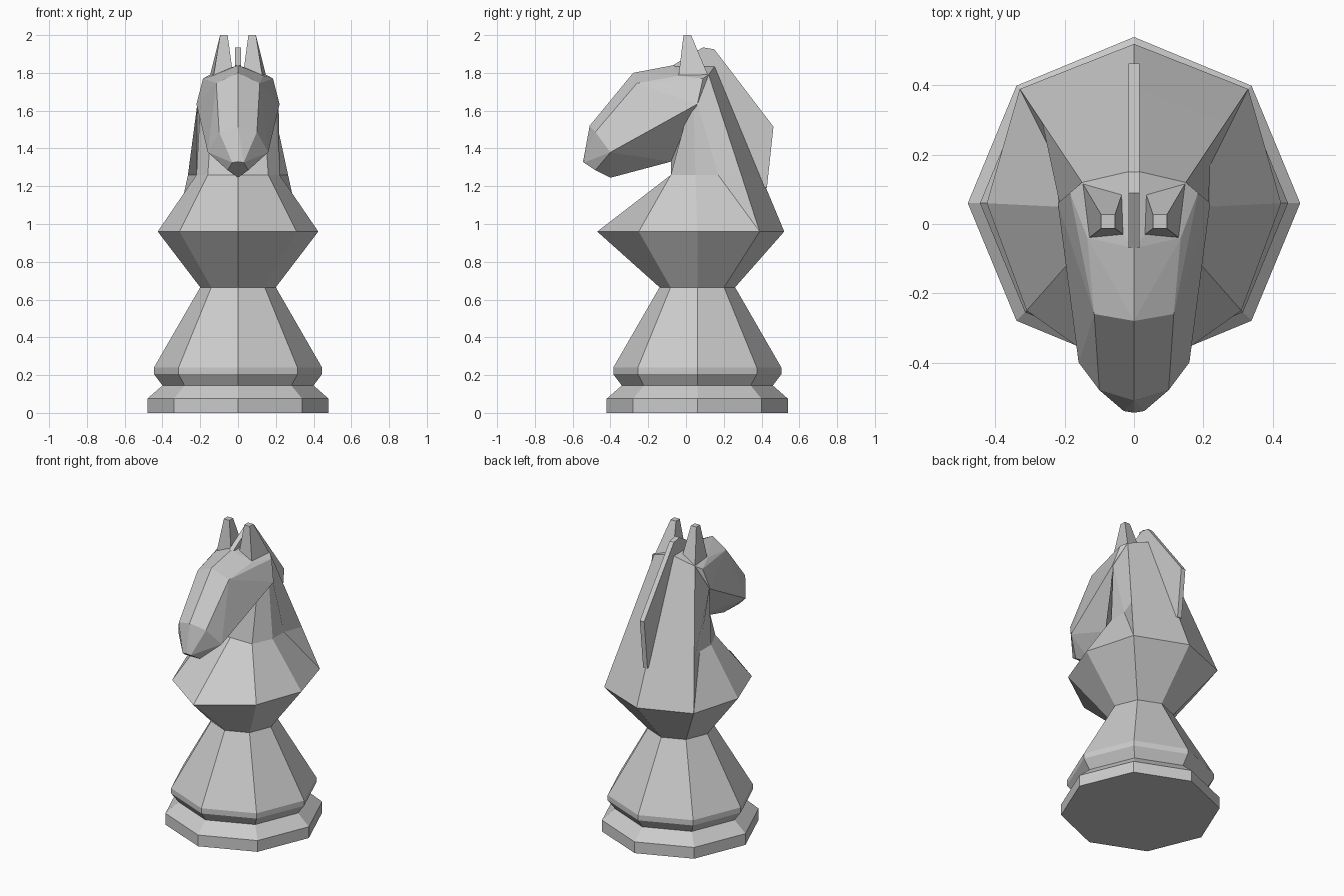
import bpy, bmesh, math

if "Cube" in bpy.data.objects:
    bpy.data.objects.remove(bpy.data.objects["Cube"])


def finish(bm, name):
    bmesh.ops.remove_doubles(bm, verts=bm.verts[:], dist=0.0005)
    bmesh.ops.recalc_face_normals(bm, faces=bm.faces[:])
    me = bpy.data.meshes.new(name)
    bm.to_mesh(me)
    bm.free()
    ob = bpy.data.objects.new(name, me)
    bpy.context.collection.objects.link(ob)
    return ob


def octagon(r, z, cy=0.06):
    return [(r * math.sin(k * math.pi / 4), cy - r * math.cos(k * math.pi / 4), z)
            for k in range(8)]


def mirror_ring(half):
    """Close a half ring (front to back, x >= 0) by mirroring it in x."""
    return half + [(-x, y, z) for x, y, z in half[-2:0:-1]]


def loft(rings, name, cap_start=False, cap_end=False):
    bm = bmesh.new()
    rows = [[bm.verts.new(p) for p in ring] for ring in rings]
    n = len(rows[0])
    for a, b in zip(rows, rows[1:]):
        for i in range(n):
            j = (i + 1) % n
            bm.faces.new((a[i], a[j], b[j], b[i]))
    if cap_start:
        bm.faces.new(rows[0][::-1])
    if cap_end:
        bm.faces.new(rows[-1])
    return finish(bm, name)


def hull(points, name):
    bm = bmesh.new()
    for p in points:
        bm.verts.new(p)
    res = bmesh.ops.convex_hull(bm, input=bm.verts[:])
    inner = [v for v in res["geom_interior"] if isinstance(v, bmesh.types.BMVert)]
    bmesh.ops.delete(bm, geom=inner, context='VERTS')
    bmesh.ops.dissolve_limit(bm, angle_limit=math.radians(2),
                             verts=bm.verts[:], edges=bm.edges[:])
    return finish(bm, name)


# Eight-sided pedestal
profile = [(0.48, 0), (0.48, 0.075), (0.40, 0.145), (0.445, 0.205),
           (0.445, 0.24), (0.20, 0.665)]
loft([octagon(r, z) for r, z in profile], "pedestal", cap_start=True)

# Chest and neck: flared shoulder, straight back, upright throat
waist = octagon(0.20, 0.665)[:5]
waist.insert(3, waist[3])
shoulder = [(0, -0.47, 0.96), (0.31, -0.25, 0.96), (0.425, 0.06, 0.96),
            (0.33, 0.39, 0.96), (0.33, 0.39, 0.96), (0, 0.52, 0.96)]
collar = [(0, -0.08, 1.26), (0.16, -0.08, 1.26), (0.22, 0.05, 1.26),
          (0.22, 0.17, 1.26), (0.265, 0.293, 1.26), (0, 0.395, 1.26)]
nape = [(0, -0.08, 1.40), (0.14, 0.0, 1.56), (0.20, 0.04, 1.62),
        (0.215, 0.06, 1.64), (0.15, 0.12, 1.79), (0, 0.155, 1.84)]
loft([mirror_ring(r) for r in (waist, shoulder, collar, nape)], "chest_and_neck")

# Head: convex faceted block
centre = [(0, 0.155, 1.84), (0, -0.07, 1.84), (0, -0.28, 1.80), (0, -0.51, 1.52),
          (0, -0.545, 1.33), (0, -0.40, 1.245), (0, -0.08, 1.33)]
side = [(0.15, 0.12, 1.79), (0.185, 0.09, 1.77), (0.135, -0.04, 1.785),
        (0.115, -0.26, 1.745), (0.10, -0.48, 1.487), (0.16, -0.40, 1.38),
        (0.22, 0.06, 1.635), (0.03, -0.54, 1.325), (0.055, -0.48, 1.285)]
hull(centre + side + [(-x, y, z) for x, y, z in side], "head")

# Ears: tapered blocks
ear_base = [(0.13, -0.04, 1.78), (0.15, 0.12, 1.78), (0.03, 0.10, 1.78), (0.025, -0.035, 1.78)]
ear_tip = [(0.095, -0.013, 2.0), (0.095, 0.027, 2.0), (0.055, 0.027, 2.0), (0.055, -0.013, 2.0)]
for s, name in ((1, "ear_right"), (-1, "ear_left")):
    loft([[(s * x, y, z) for x, y, z in r] for r in (ear_base, ear_tip)],
         name, cap_start=True, cap_end=True)

# Mane: thin slab along the back of the neck
outline = [(-0.07, 1.84), (0.09, 1.935), (0.15, 1.925), (0.463, 1.515),
           (0.428, 1.19), (0.40, 1.20), (0.08, 1.78)]
loft([[(x, y, z) for y, z in outline] for x in (-0.016, 0.016)],
     "mane", cap_start=True, cap_end=True)
